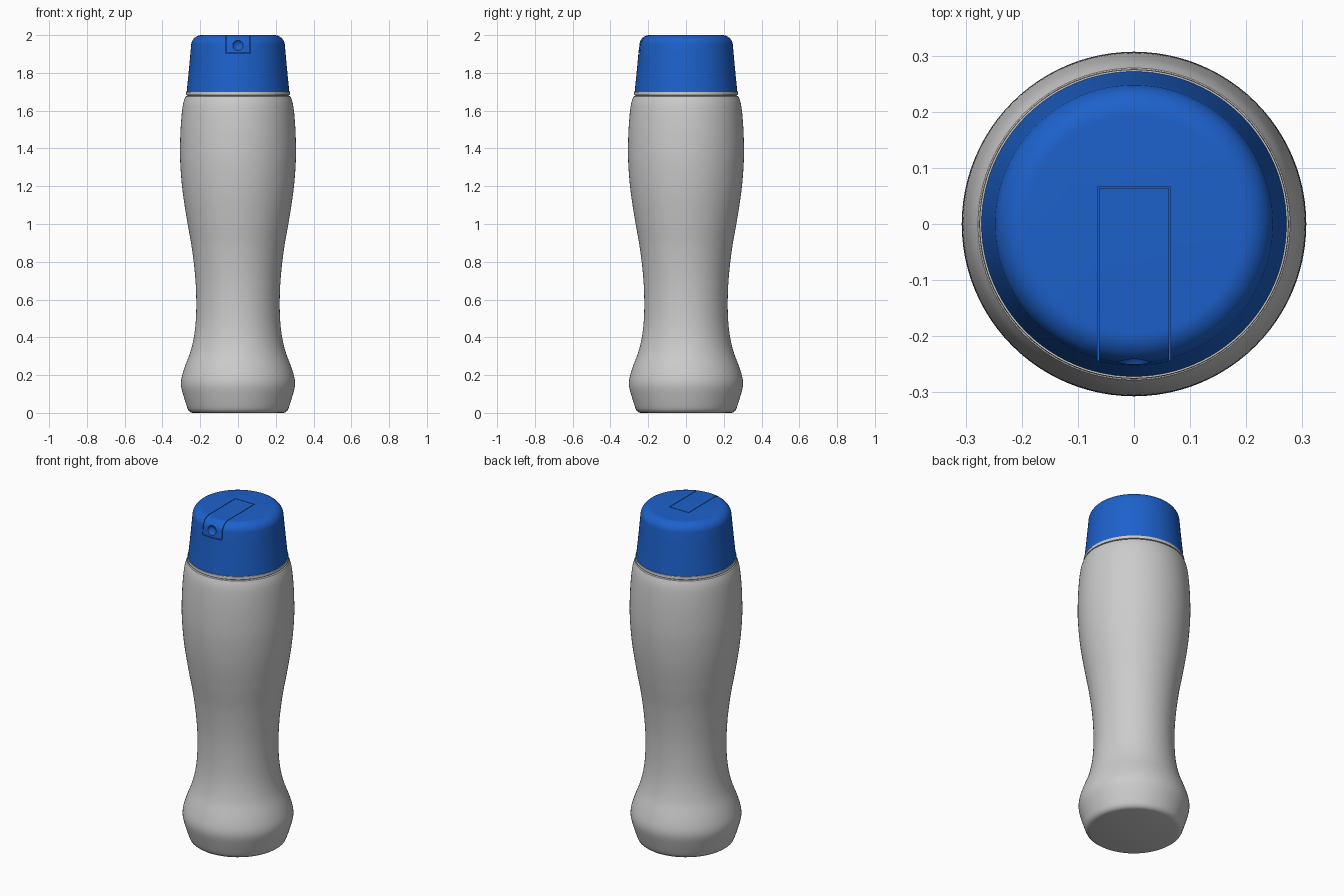
import bpy, bmesh, math
from mathutils import Vector

if "Cube" in bpy.data.objects:
    bpy.data.objects.remove(bpy.data.objects["Cube"])

SEG = 96
blue = bpy.data.materials.new("cap_blue")
blue.diffuse_color = (0.012, 0.12, 0.6, 1)
blue.use_nodes = True
blue.node_tree.nodes["Principled BSDF"].inputs["Base Color"].default_value = blue.diffuse_color


def smooth_profile(pts, step=0.02):
    """Cubic Hermite interpolation of radius over height."""
    def slope(i):
        a, b = pts[max(i - 1, 0)], pts[min(i + 1, len(pts) - 1)]
        return (b[0] - a[0]) / (b[1] - a[1])
    out = []
    for i in range(len(pts) - 1):
        (r0, z0), (r1, z1) = pts[i], pts[i + 1]
        h = z1 - z0
        n = max(2, round(h / step))
        for k in range(n):
            t = k / n
            r = ((2*t**3 - 3*t*t + 1) * r0 + (t**3 - 2*t*t + t) * h * slope(i)
                 + (3*t*t - 2*t**3) * r1 + (t**3 - t*t) * h * slope(i + 1))
            out.append((r, z0 + h * t))
    return out + [pts[-1]]


def finish(ob, angle=35):
    bpy.ops.object.select_all(action='DESELECT')
    ob.select_set(True)
    bpy.context.view_layer.objects.active = ob
    bpy.ops.object.shade_smooth_by_angle(angle=math.radians(angle))


def lathe(name, profile, mat=None):
    bm = bmesh.new()
    rings = [[bm.verts.new((r * math.cos(2*math.pi*k/SEG), r * math.sin(2*math.pi*k/SEG), z))
              for k in range(SEG)] for r, z in profile]
    for a, b in zip(rings, rings[1:]):
        for k in range(SEG):
            j = (k + 1) % SEG
            bm.faces.new((a[k], a[j], b[j], b[k]))
    bm.faces.new(rings[0][::-1])
    bm.faces.new(rings[-1])
    me = bpy.data.meshes.new(name)
    bm.to_mesh(me)
    bm.free()
    ob = bpy.data.objects.new(name, me)
    bpy.context.collection.objects.link(ob)
    if mat:
        me.materials.append(mat)
    return ob


def box(lo, hi):
    lo, hi = Vector(lo), Vector(hi)
    bpy.ops.mesh.primitive_cube_add(size=1, location=(lo + hi) / 2)
    ob = bpy.context.object
    ob.scale = hi - lo
    return ob


def boolean(ob, cutter, op):
    cutter.hide_render = True
    m = ob.modifiers.new("cut", 'BOOLEAN')
    m.operation, m.object, m.solver = op, cutter, 'EXACT'
    bpy.context.view_layer.objects.active = ob
    bpy.ops.object.modifier_apply(modifier=m.name)
    bpy.data.objects.remove(cutter)


# Waisted bottle body with a rounded foot and shoulder
body = smooth_profile([(0.268, 0.025), (0.287, 0.085), (0.301, 0.14), (0.300, 0.18),
                       (0.283, 0.24), (0.25, 0.33), (0.229, 0.43), (0.221, 0.55),
                       (0.225, 0.70), (0.244, 0.87), (0.270, 1.02), (0.294, 1.18),
                       (0.306, 1.33), (0.306, 1.45), (0.300, 1.56), (0.290, 1.64),
                       (0.278, 1.676)])
finish(lathe("bottle_body", [(0.24, 0), (0.25, 0.003), (0.261, 0.011)] + body + [(0.268, 1.678)]))

# Collar ring between body and cap
finish(lathe("collar", [(0.268, 1.67), (0.268, 1.681), (0.276, 1.683), (0.275, 1.70), (0.26, 1.70)]))

# Tapered cap with a rounded top edge
arc = [(0.193 + 0.055 * math.cos(a), 1.945 + 0.055 * math.sin(a))
       for a in (math.radians(6 + 84 * i / 10) for i in range(11))]
cap_profile = [(0.272, 1.698), (0.2625, 1.79), (0.254, 1.88)] + arc
cap = lathe("cap", cap_profile, blue)
boolean(cap, box((-0.065, -0.4, 1.902), (0.065, 0.067, 2.2)), 'DIFFERENCE')
finish(cap)

# Flip spout set into the cap, separated by a thin gap, with a round nozzle dimple
spout = lathe("flip_spout", cap_profile, blue)
boolean(spout, box((-0.062, -0.4, 1.906), (0.062, 0.064, 2.2)), 'INTERSECT')
bpy.ops.mesh.primitive_uv_sphere_add(segments=32, ring_count=16, radius=0.032, location=(0, -0.262, 1.948))
boolean(spout, bpy.context.object, 'DIFFERENCE')
finish(spout)
